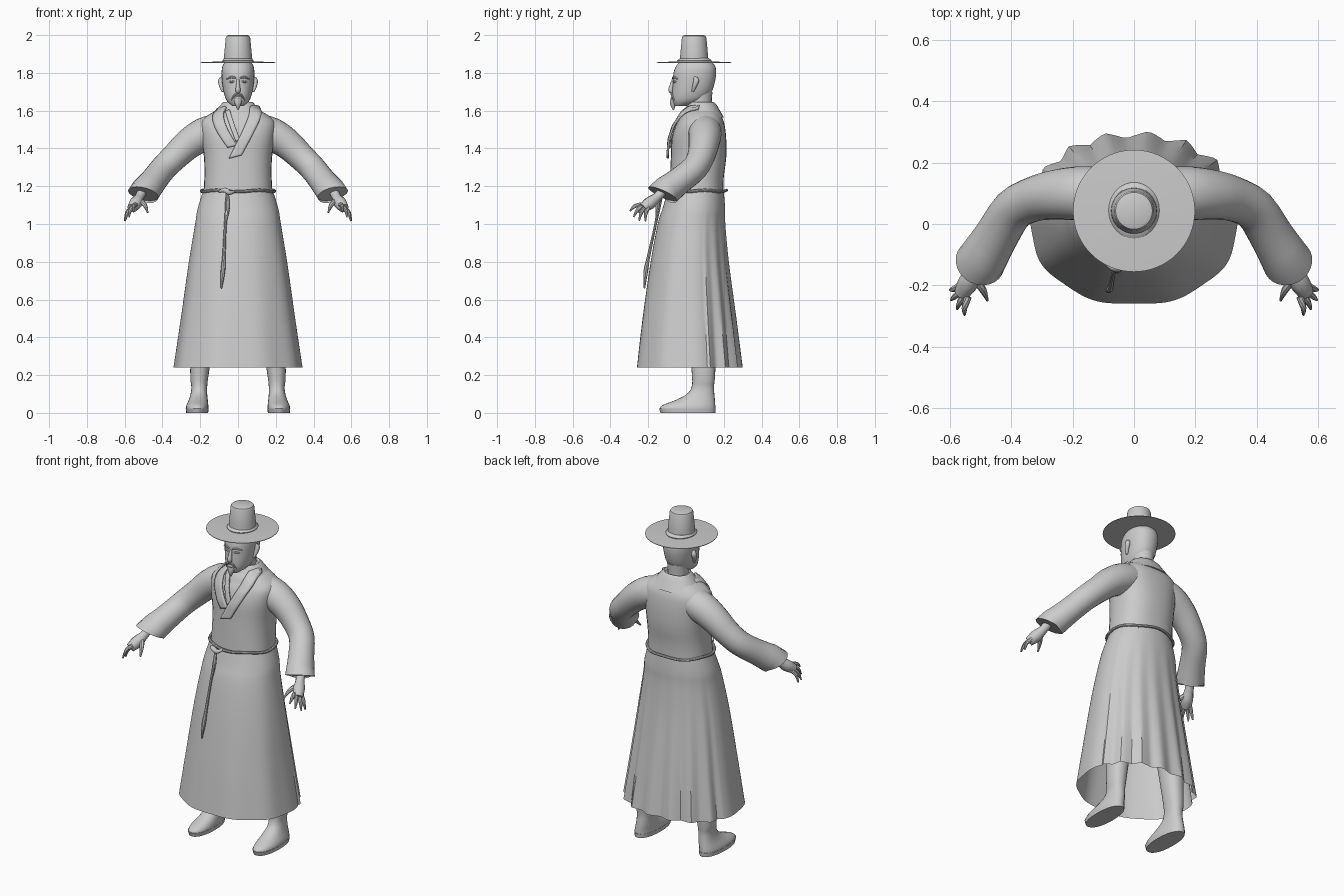
import bpy, bmesh, math
from mathutils import Vector

if "Cube" in bpy.data.objects:
    bpy.data.objects.remove(bpy.data.objects["Cube"])

clay = bpy.data.materials.new("plain_grey")
clay.use_nodes = True
clay.diffuse_color = (0.6, 0.6, 0.6, 1)
clay.node_tree.nodes["Principled BSDF"].inputs["Base Color"].default_value = (0.6, 0.6, 0.6, 1)


def finish(name, rings, closed=True, caps=(True, True), angle=40):
    """Skin rings of points into one smooth object."""
    bm = bmesh.new()
    rows = [[bm.verts.new(p) for p in ring] for ring in rings]
    n = len(rows[0])
    for a, b in zip(rows, rows[1:]):
        for i in range(n if closed else n - 1):
            j = (i + 1) % n
            bm.faces.new((a[i], a[j], b[j], b[i]))
    for cap, row in zip(caps, (rows[0], rows[-1])):
        if cap:
            bm.faces.new(row)
    bmesh.ops.recalc_face_normals(bm, faces=bm.faces)
    mesh = bpy.data.meshes.new(name)
    bm.to_mesh(mesh)
    bm.free()
    obj = bpy.data.objects.new(name, mesh)
    bpy.context.collection.objects.link(obj)
    mesh.materials.append(clay)
    bpy.ops.object.select_all(action='DESELECT')
    obj.select_set(True)
    bpy.context.view_layer.objects.active = obj
    bpy.ops.object.shade_smooth_by_angle(angle=math.radians(angle))
    return obj


def refine(rows, k):
    """Catmull-Rom interpolation through rows of numbers."""
    out = []
    for i in range(len(rows) - 1):
        p0, p1, p2, p3 = (rows[max(i - 1, 0)], rows[i], rows[i + 1], rows[min(i + 2, len(rows) - 1)])
        for s in range(k):
            t = s / k
            out.append([0.5 * (2 * b + (c - a) * t + (2 * a - 5 * b + 4 * c - d) * t * t
                               + (3 * b - a - 3 * c + d) * t ** 3)
                        for a, b, c, d in zip(p0, p1, p2, p3)])
    return out + [list(rows[-1])]


def loft(name, rows, n=32, power=2.0, k=3, caps=(True, True), ripple=None, angle=40):
    """Stack rounded sections given as (z, half width, front y, back y, centre x)."""
    rings = []
    for z, hw, yf, yb, cx in refine([tuple(r) + (0,) * (5 - len(r)) for r in rows], k):
        ring = []
        for i in range(n):
            a = 2 * math.pi * i / n
            c, s = math.cos(a), math.sin(a)
            f = ripple(a, z) if ripple else 1
            x = math.copysign(abs(c) ** (2 / power), c) * hw * f
            y = math.copysign(abs(s) ** (2 / power), s) * (yb - yf) / 2 * f
            ring.append((cx + x, (yf + yb) / 2 + y, z))
        rings.append(ring)
    return finish(name, rings, caps=caps, angle=angle)


def tube(name, pts, n=10, k=3, ref=(0, 1, 0), end=None):
    """Sweep a circle along (x, y, z, radius) points."""
    rows = refine(pts, k)
    rings = []
    for i, r in enumerate(rows):
        t = Vector(rows[min(i + 1, len(rows) - 1)][:3]) - Vector(rows[max(i - 1, 0)][:3])
        if end and i == len(rows) - 1:
            t = Vector(end)
        u = t.cross(Vector(ref)).normalized()
        v = t.cross(u).normalized()
        rings.append([Vector(r[:3]) + r[3] * (u * math.cos(q) + v * math.sin(q))
                      for q in (2 * math.pi * j / n for j in range(n))])
    return finish(name, rings)


# Robe body
TORSO = [(1.16, .183, -.09, .197), (1.25, .178, -.085, .2), (1.35, .18, -.08, .213),
         (1.45, .193, -.075, .213), (1.52, .2, -.055, .205), (1.555, .185, -.035, .195),
         (1.585, .145, -.02, .18), (1.61, .1, 0, .165), (1.635, .068, .02, .145)]
loft("robe_body", TORSO, power=2.4)


def front_y(x, z):
    """Depth of the chest surface at a given spot."""
    for a, b in zip(TORSO, TORSO[1:]):
        if a[0] <= z <= b[0]:
            t = (z - a[0]) / (b[0] - a[0])
            hw, yf, yb = (a[i] + (b[i] - a[i]) * t for i in (1, 2, 3))
            q = max(0, 1 - min(1, abs(x) / hw) ** 2.4) ** (1 / 2.4)
            return (yf + yb) / 2 - q * (yb - yf) / 2
    return 0.03


# Skirt with pleats across the back
def pleats(a, z):
    f = max(0, (1.12 - z) / 0.88)
    if math.sin(a) > 0.35:
        saw = abs((a * 5.5) % 2 - 1) - 0.5
        return 1 + 0.09 * f * saw
    return 1 + 0.012 * f * math.sin(9 * a)


loft("skirt", [(1.175, .185, -.097, .2), (1.08, .214, -.125, .207), (1.0, .227, -.15, .208),
               (0.8, .26, -.188, .225), (0.5, .302, -.232, .262), (0.24, .34, -.263, .292)],
     n=132, power=2.15, caps=(False, False), ripple=pleats, angle=35)


# Collar band and crossed lapels
loft("neck_collar", [(1.565, .15, -.03, .2), (1.60, .118, -.008, .18), (1.63, .092, .01, .162),
                     (1.645, .075, .022, .145), (1.625, .06, .035, .13)], power=2.2)


def lapel(name, pts, lift):
    rings = []
    for x, z, w in refine(pts, 6):
        rings.append([(x + w * s, front_y(x + w * s, z) - lift, z + 0.25 * w * s) for s in (-1, -.5, 0, .5, 1)])
    obj = finish(name, rings, closed=False, caps=(False, False))
    mod = obj.modifiers.new("thickness", 'SOLIDIFY')
    mod.thickness = 0.012
    mod.offset = 0


lapel("inner_collar", [(-.055, 1.6, .012), (-.03, 1.52, .012), (0, 1.44, .012)], .008)
lapel("right_lapel", [(-.085, 1.615, .022), (-.105, 1.57, .028), (-.085, 1.5, .028), (-.03, 1.41, .025)], .01)
lapel("left_lapel", [(.085, 1.625, .022), (.088, 1.57, .035), (.05, 1.48, .036), (-.015, 1.355, .034)], .018)

# Belt cord, knot and hanging ends
belt = [(.194 * math.cos(a), .05 + .165 * math.sin(a), 1.175 + .004 * math.sin(5 * a), .008)
        for a in (math.tau * i / 40 for i in range(41))]
tube("belt_cord", belt, n=8, k=1, ref=(0, 0, 1))
tube("belt_knot", [(-.1, -.115, 1.17, .006), (-.07, -.14, 1.18, .013), (-.045, -.14, 1.165, .013),
                   (-.02, -.12, 1.175, .006)], ref=(0, 0, 1))
tube("cord_end", [(-.06, -.125, 1.17, .007), (-.06, -.145, 1.08, .009), (-.068, -.165, 0.98, .007),
                  (-.075, -.2, 0.82, .009), (-.08, -.213, 0.75, .012), (-.088, -.22, 0.66, .004)], n=8)
tube("short_cord_end", [(-.055, -.13, 1.16, .006), (-.052, -.15, 1.1, .011), (-.06, -.155, 1.02, .003)], n=8)

# Head, neck and face
loft("neck", [(1.57, .06, .01, .14), (1.62, .056, .01, .135), (1.7, .06, 0, .14)], k=2, n=20)
loft("head", [(1.625, .03, -.06, 0), (1.65, .058, -.072, .085), (1.69, .074, -.073, .13), (1.74, .083, -.07, .15),
              (1.80, .087, -.066, .16), (1.84, .08, -.05, .152), (1.875, .055, -.02, .12)], power=2.2)
tube("nose", [(0, -.068, 1.765, .007), (0, -.076, 1.735, .01), (0, -.08, 1.708, .014), (0, -.07, 1.695, .008)],
     ref=(1, 0, 0))
tube("goatee", [(0, -.06, 1.655, .024), (0, -.068, 1.632, .016), (0, -.066, 1.603, .003)], ref=(1, 0, 0))
tube("mouth", [(-.022, -.066, 1.667, .003), (0, -.074, 1.669, .007), (.022, -.066, 1.667, .003)], ref=(0, 0, 1))

# Wide-brimmed hat
HY = 0.043


def disc(z, r):
    return (z, r, HY - r, HY + r)


loft("hat_brim", [disc(1.862, .07), disc(1.856, .199), disc(1.853, .199), disc(1.853, .07)], n=64, k=1)
loft("hat_crown", [disc(1.855, .076), disc(1.9, .073), disc(1.985, .065), disc(1.996, .06), disc(2.0, .05)],
     n=40, k=1)
loft("hat_band", [(1.857, .08, HY - .088, HY + .09), (1.866, .083, HY - .09, HY + .093),
                  (1.878, .073, HY - .073, HY + .078)], k=1)

# Paired parts
FINGERS = {"little": (.6, -.215, 1.015), "ring": (.597, -.248, 1.018),
           "middle": (.577, -.277, 1.037), "index": (.553, -.297, 1.068)}
for label, s in (("left", 1), ("right", -1)):
    def part(name, pts, **kw):
        return tube(f"{label}_{name}", [(s * p[0],) + tuple(p[1:]) for p in pts], **kw)

    part("sleeve", [(.1, .1, 1.5, .085), (.18, .1, 1.475, .088), (.26, .095, 1.425, .081), (.33, .08, 1.36, .073),
                    (.395, .045, 1.295, .07), (.45, -.04, 1.225, .072), (.502, -.125, 1.16, .082)],
         n=24, end=(s * .25, -.45, -1))
    part("palm", [(.5, -.11, 1.19, .026), (.52, -.15, 1.145, .025), (.54, -.19, 1.112, .034),
                  (.562, -.228, 1.083, .026)])
    for i, (finger, tip) in enumerate(FINGERS.items()):
        base = (.565 - .008 * i, -.198 - .013 * i, 1.085 + .006 * i)
        mid = tuple((a + b) / 2 + d for a, b, d in zip(base, tip, (.006, -.006, .008)))
        part(f"{finger}_finger", [base + (.012,), mid + (.01,), tip + (.004,)], n=8)
    part("thumb", [(.52, -.175, 1.125, .015), (.493, -.215, 1.1, .012), (.478, -.25, 1.06, .004)], n=8)
    part("ear", [(.082, .045, 1.775, .008), (.09, .055, 1.76, .015), (.088, .045, 1.73, .012),
                 (.08, .035, 1.7, .006)])
    part("moustache", [(.004, -.076, 1.688, .006), (.02, -.073, 1.68, .006), (.035, -.062, 1.655, .002)], n=8)
    part("brow", [(.012, -.07, 1.772, .005), (.035, -.064, 1.778, .006), (.06, -.046, 1.768, .003)], n=8,
         ref=(0, 0, 1))
    part("eye", [(.018, -.067, 1.752, .003), (.034, -.063, 1.754, .007), (.05, -.053, 1.752, .003)], n=8,
         ref=(0, 0, 1))
    # Leg running down into a long shoe
    loft(f"{label}_leg", [(0.6, .075, .0, .17, s * .17), (0.22, .05, .03, .155, s * .203),
                          (0.14, .042, .03, .148, s * .205), (0.1, .044, .005, .15, s * .207),
                          (0.07, .05, -.05, .153, s * .21), (0.04, .058, -.125, .155, s * .215),
                          (0.02, .06, -.14, .155, s * .216)], n=24, k=3, power=2.2)
    loft(f"{label}_sole", [(0.024, .061, -.143, .157, s * .216), (0, .058, -.135, .155, s * .216)], n=24, k=1,
         power=2.2)
